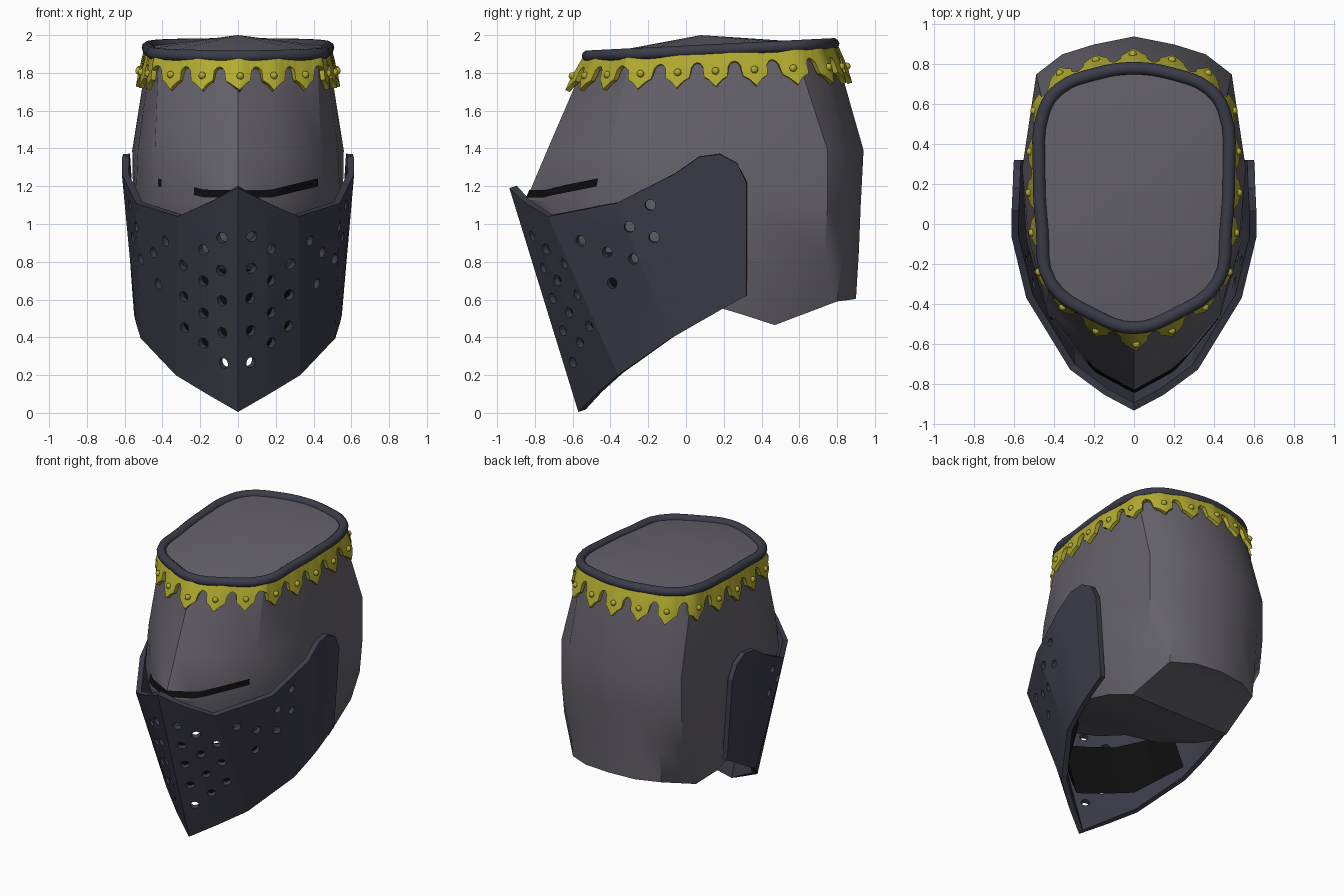
import bpy, bmesh, math
from mathutils import Vector
from mathutils.bvhtree import BVHTree

if "Cube" in bpy.data.objects:
    bpy.data.objects.remove(bpy.data.objects["Cube"])


def material(name, rgb):
    m = bpy.data.materials.new(name)
    m.diffuse_color = (*rgb, 1)
    m.use_nodes = True
    m.node_tree.nodes["Principled BSDF"].inputs["Base Color"].default_value = m.diffuse_color
    return m


STEEL = material("steel", (0.13, 0.122, 0.145))
DARK = material("dark_steel", (0.045, 0.045, 0.068))
GOLD = material("gold", (0.45, 0.41, 0.03))
BLACK = material("black", (0.004, 0.004, 0.004))


def finish(ob, mat, angle):
    ob.data.materials.append(mat)
    bpy.ops.object.select_all(action='DESELECT')
    ob.select_set(True)
    bpy.context.view_layer.objects.active = ob
    bpy.ops.object.shade_smooth_by_angle(angle=math.radians(angle))


def make(name, verts, faces, recalc=False):
    me = bpy.data.meshes.new(name)
    me.from_pydata([tuple(v) for v in verts], [], faces)
    if recalc:
        bm = bmesh.new()
        bm.from_mesh(me)
        bmesh.ops.recalc_face_normals(bm, faces=bm.faces)
        bm.to_mesh(me)
        bm.free()
    ob = bpy.data.objects.new(name, me)
    bpy.context.collection.objects.link(ob)
    return ob


def apply_mods(ob):
    bpy.context.view_layer.objects.active = ob
    for m in list(ob.modifiers):
        bpy.ops.object.modifier_apply(modifier=m.name)


def mirror_ring(half):
    return half + [(-x, y, z) for x, y, z in half[-2:0:-1]]


# helmet body: half cross-sections, front centre to back centre
rim_half = [(0, -.52), (.2, -.455), (.42, -.29), (.46, -.02), (.475, .25),
            (.45, .57), (.37, .68), (.2, .75), (0, .78)]
top = mirror_ring([(x, y, 1.888 + (y + .52) * .05) for x, y in rim_half])
brow = mirror_ring([(x, y, 1.39) for x, y in
                    [(0, -.735), (.2, -.62), (.44, -.41), (.53, -.06), (.56, .28),
                     (.49, .75), (.36, .85), (.2, .9), (0, .94)]])
lip = mirror_ring([(0, -.845, 1.13), (.2, -.74, 1.12), (.43, -.47, 1.12), (.54, -.08, 1.15),
                   (.555, .3, 1.12), (.49, .75, 1.1), (.36, .85, 1.1), (.2, .89, 1.1), (0, .925, 1.1)])
jaw = mirror_ring([(x, y, .85) for x, y in
                   [(0, -.71), (.2, -.61), (.4, -.39), (.51, -.05), (.54, .3),
                    (.48, .73), (.36, .83), (.2, .88), (0, .915)]])
base = mirror_ring([(0, -.36, .75), (.2, -.32, .73), (.37, -.2, .68), (.46, .1, .58), (.47, .3, .52),
                    (.41, .47, .465), (.36, .8, .59), (.2, .88, .6), (0, .9, .605)])
rings = [top, brow, lip, jaw, base]
n = len(top)
verts = [p for r in rings for p in r] + [(0, .08, 2.0)]
faces = [(k * n + i, (k + 1) * n + i, (k + 1) * n + (i + 1) % n, k * n + (i + 1) % n)
         for k in range(4) for i in range(n)]
faces += [(len(verts) - 1, i, (i + 1) % n) for i in range(n)]
for i in range(n // 2):                      # underside strips across x
    a, b, c, d = i, i + 1, (n - i - 1) % n, (n - i) % n
    f = []
    for v in (a, b, c, d):
        if 4 * n + v not in f:
            f.append(4 * n + v)
    faces.append(tuple(f))
body = make("helmet_body", verts, faces, True)
body_tree = BVHTree.FromPolygons([Vector(v) for v in verts], faces)
finish(body, STEEL, 35)

# eye slit: dark band laid on the face
sv, sf = [], []
for i in range(29):
    x = -.42 + .03 * i
    zc = 1.16 + .06 * max(0, (abs(x) - .17) / .25)
    for z in (zc + .021, zc - .021):
        hit = body_tree.ray_cast(Vector((x, -3, z)), Vector((0, 1, 0)))[0]
        sv.append(hit + Vector((math.copysign(.003, x), -.006, 0)))
    if i:
        sf.append((2 * i - 2, 2 * i - 1, 2 * i + 1, 2 * i))
finish(make("eye_slit", sv, sf), BLACK, 30)

# rolled rim around the crown
cu = bpy.data.curves.new("rim_path", 'CURVE')
cu.dimensions = '3D'
sp = cu.splines.new('BEZIER')
sp.bezier_points.add(n - 1)
for bp, p in zip(sp.bezier_points, top):
    bp.co = p
    bp.handle_left_type = bp.handle_right_type = 'AUTO'
sp.use_cyclic_u = True
sp.resolution_u = 4
cu.bevel_depth = .032
cu.bevel_resolution = 3
tmp = bpy.data.objects.new("rim_path", cu)
bpy.context.collection.objects.link(tmp)
bpy.context.view_layer.update()
me = bpy.data.meshes.new_from_object(tmp.evaluated_get(bpy.context.evaluated_depsgraph_get()))
bpy.data.objects.remove(tmp)
rim = bpy.data.objects.new("rim", me)
bpy.context.collection.objects.link(rim)
rim.data.materials.clear()
finish(rim, DARK, 60)

# gold trim: leaf pattern wrapped round the wall below the rim
T = [Vector(p) for p in top]
B = [Vector(p) for p in brow]
seg = [(T[(i + 1) % n] - T[i]).length for i in range(n)]
LEAVES = 20
pitch = sum(seg) / LEAVES


def wall(s, d, off):
    """Point at arc length s, depth d below the rim, pushed out by off."""
    s %= sum(seg)
    i = 0
    while i < n - 1 and s > seg[i]:
        s -= seg[i]
        i += 1
    j, t = (i + 1) % n, s / seg[i]
    a, b = T[i].lerp(T[j], t), B[i].lerp(B[j], t)
    along = T[j] - T[i]
    out = along.cross(Vector((0, 0, 1))).normalized()
    return a + (b - a) * (d / .5) + out * off, out


# lower outline of one leaf: (fraction of half pitch, depth)
half_leaf = [(0, .185), (.33, .15), (.6, .135), (.66, .11), (.7, .085), (.82, .068), (1, .062)]
leaf = [(-u, d) for u, d in half_leaf[-1:0:-1]] + half_leaf[:-1]
tv, tf = [], []
for k in range(LEAVES):
    for u, d in leaf:
        s = (k + u / 2) * pitch
        bulge = .015 * (1 - abs(u))
        tv += [wall(s, 0, .008)[0], wall(s, d * .6, .012 + bulge)[0], wall(s, d, .014 + bulge)[0]]
m = len(tv) // 3
for i in range(m):
    a, b = 3 * i, 3 * ((i + 1) % m)
    tf += [(a, a + 1, b + 1, b), (a + 1, a + 2, b + 2, b + 1)]
trim = make("leaf_trim", tv, tf)
so = trim.modifiers.new("thick", 'SOLIDIFY')
so.thickness, so.offset = .026, 0
apply_mods(trim)
finish(trim, GOLD, 35)

# rivets, one per leaf
bm = bmesh.new()
for k in range(LEAVES):
    p, out = wall(k * pitch, .105, .038)
    r = bmesh.ops.create_uvsphere(bm, u_segments=10, v_segments=6, radius=.02)
    bmesh.ops.translate(bm, verts=r['verts'], vec=p)
rivets = make("rivets", [], [])
bm.to_mesh(rivets.data)
bm.free()
finish(rivets, GOLD, 60)

# visor: columns of (top, bottom) from the nose ridge to the right rear edge
cols = [((0, -.935, 1.19), (0, -.57, .005)), ((.15, -.855, 1.115), (.165, -.475, .1)),
        ((.32, -.73, 1.04), (.33, -.36, .2)), ((.54, -.37, 1.11), (.515, -.08, .395)),
        ((.615, -.06, 1.265), (.54, .06, .475)), ((.613, .07, 1.355), (.55, .14, .52)),
        ((.608, .18, 1.37), (.553, .2, .555)), ((.605, .27, 1.32), (.556, .28, .6)),
        ((.602, .32, 1.22), (.558, .32, .62))]
flip = lambda p: (-p[0], p[1], p[2])
allc = [(flip(a), flip(b)) for a, b in cols[:0:-1]] + cols


def strip(columns):
    return ([p for c in columns for p in c],
            [(2 * i, 2 * i + 1, 2 * i + 3, 2 * i + 2) for i in range(len(columns) - 1)])


vv, vf = strip(allc)
visor = make("visor", vv, vf)
visor_tree = BVHTree.FromPolygons([Vector(v) for v in vv], vf)
so = visor.modifiers.new("thick", 'SOLIDIFY')
so.thickness, so.offset, so.use_even_offset = .036, -1, True

# breathing holes: seen from the front (x, z) and from the side (y, z)
front_holes = [(.08, .93), (.08, .76), (.075, .6), (.075, .43), (.072, .265),
               (.18, .865), (.18, .7), (.18, .53), (.18, .37),
               (.285, .785), (.28, .62), (.275, .455)]
side_holes = [(-.56, .91), (-.42, .85), (-.3, .985), (-.28, .815),
              (-.19, 1.1), (-.17, .93), (-.395, .685)]
bm = bmesh.new()
for sx in (1, -1):
    rays = [((sx * x, -3, z), (0, 1, 0)) for x, z in front_holes]
    rays += [((sx * 3, y, z), (-sx, 0, 0)) for y, z in side_holes]
    for o, d in rays:
        p, nor, _, _ = visor_tree.ray_cast(Vector(o), Vector(d))
        if p is None:
            continue
        mat = nor.to_track_quat('Z', 'Y').to_matrix().to_4x4()
        mat.translation = p
        bmesh.ops.create_cone(bm, cap_ends=True, segments=12, radius1=.029,
                              radius2=.029, depth=.13, matrix=mat)
cutter = make("hole_cutter", [], [])
bm.to_mesh(cutter.data)
bm.free()
cutter.hide_render = True
bo = visor.modifiers.new("holes", 'BOOLEAN')
bo.operation, bo.solver, bo.object = 'DIFFERENCE', 'EXACT', cutter
apply_mods(visor)
bpy.data.objects.remove(cutter)
finish(visor, DARK, 20)

# dark liner behind the breathing holes
lc = []
for (a, b), lo in zip(cols[:4], (.33, .33, .33, .45)):
    pts = []
    for z in (.76, lo):
        p = Vector(a).lerp(Vector(b), (a[2] - z) / (a[2] - b[2]))
        pts.append((p.x * .88, p.y + .075, z))
    lc.append(tuple(pts))
lv, lf = strip([(flip(a), flip(b)) for a, b in lc[:0:-1]] + lc)
finish(make("visor_liner", lv, lf), BLACK, 30)
